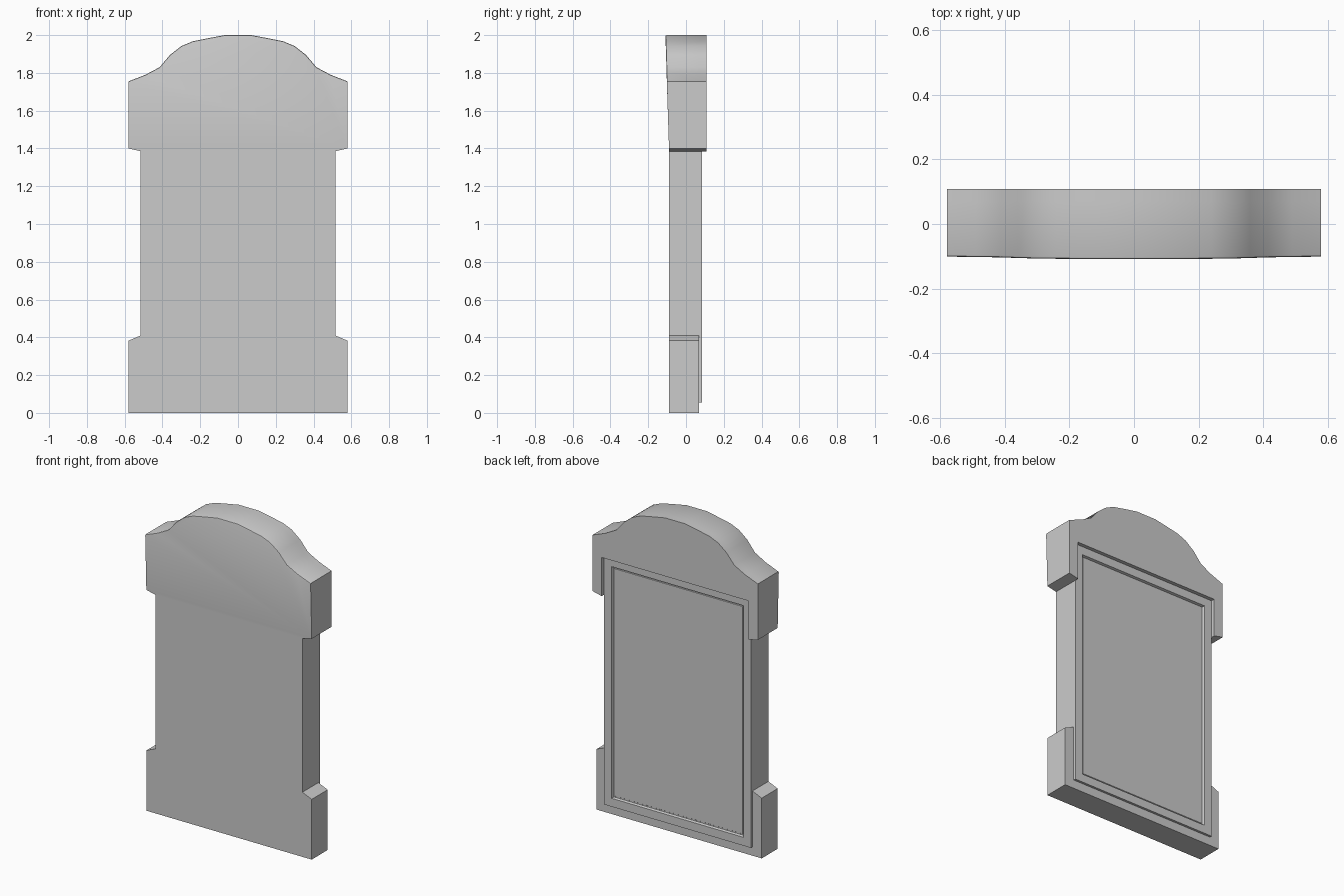
import bpy, bmesh

if "Cube" in bpy.data.objects:
    bpy.data.objects.remove(bpy.data.objects["Cube"])

FRONT, MID, FRAME, HEAD = -0.09, 0.07, 0.085, 0.109   # depth levels along y
WAIST = 0.515                                         # half width of shaft and frame


def finish(bm, name):
    bmesh.ops.recalc_face_normals(bm, faces=bm.faces)
    mesh = bpy.data.meshes.new(name)
    bm.to_mesh(mesh)
    bm.free()
    ob = bpy.data.objects.new(name, mesh)
    bpy.context.collection.objects.link(ob)
    bpy.ops.object.select_all(action='DESELECT')
    bpy.context.view_layer.objects.active = ob
    ob.select_set(True)
    bpy.ops.object.shade_smooth_by_angle(angle=0.5)
    return ob


def mirrored(half):
    """Close a right-hand profile (bottom to top) with its mirror image."""
    return half + [(-x, z) for x, z in reversed(half)]


def prism(pts, y0, y1):
    bm = bmesh.new()
    face = bm.faces.new([bm.verts.new((x, y0, z)) for x, z in pts])
    ext = bmesh.ops.extrude_face_region(bm, geom=[face], use_keep_orig=True)
    for v in ext['geom']:
        if isinstance(v, bmesh.types.BMVert):
            v.co.y = y1
    bmesh.ops.recalc_face_normals(bm, faces=bm.faces)
    return bm


# Curved pediment, right half
crown = [(0.58, 1.755), (0.49, 1.79), (0.415, 1.83), (0.36, 1.895), (0.30, 1.942),
         (0.24, 1.967), (0.15, 1.985), (0.07, 2.0)]

# Main slab: foot blocks, shaft and head, with the head front leaning forward
slab = prism(mirrored([(0.58, 0), (0.58, 0.382), (WAIST, 0.41), (WAIST, 1.385),
                       (0.58, 1.40)] + crown), FRONT, MID)
bmesh.ops.bisect_plane(slab, geom=slab.verts[:] + slab.edges[:] + slab.faces[:],
                       plane_co=(0, 0, 1.40), plane_no=(0, 0, 1), dist=1e-4)
for v in slab.verts:
    if v.co.y < 0 and v.co.z > 1.40:
        v.co.y -= (v.co.z - 1.40) / 0.6 * 0.019
rim = [e for e in slab.edges if len(e.link_faces) == 2 and
       all(v.co.y < 0 and v.co.z > 1.41 for v in e.verts) and e.calc_face_angle(0) > 1]
bmesh.ops.bevel(slab, geom=rim, offset=0.007, segments=2, profile=0.5, affect='EDGES')
finish(slab, "main_slab")

# Raised back of the head, notched around the frame
head = mirrored([(WAIST, 1.63), (WAIST, 1.385), (0.58, 1.40)] + crown)
finish(prism(head, MID, HEAD), "head_back")

# Back frame with a sunken panel
frame = prism(mirrored([(WAIST, 0.055), (WAIST, 1.63)]), MID, FRAME)
back = max(frame.faces, key=lambda f: f.calc_center_median().y)
bmesh.ops.inset_region(frame, faces=[back], thickness=0.075)
bmesh.ops.inset_region(frame, faces=[back], thickness=0.008, depth=-0.018)
for v in back.verts:
    v.co.y = FRAME - 0.018
# Low raised field inside the surrounding groove
bmesh.ops.inset_region(frame, faces=[back], thickness=0.006)
bmesh.ops.inset_region(frame, faces=[back], thickness=0.006)
for v in back.verts:
    v.co.y = FRAME - 0.012
# Remove the slab-side cap so the sunken panel stays clear of it
cap = [f for f in frame.faces if all(abs(v.co.y - MID) < 1e-5 for v in f.verts)]
for v in {v for f in cap for v in f.verts}:
    v.co.y = MID - 0.01
finish(frame, "back_frame")
